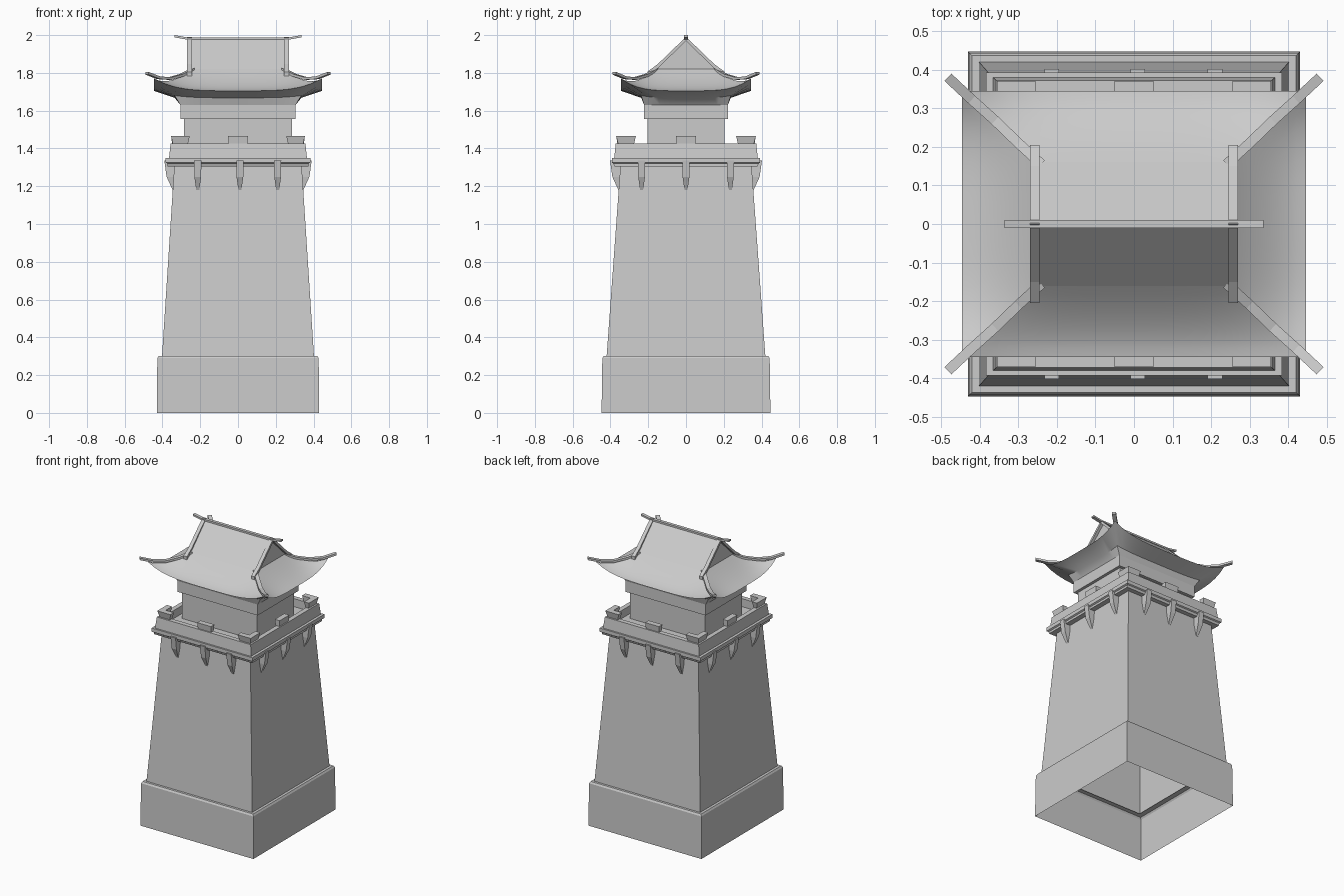
import bpy
import bmesh
from math import radians
from mathutils import Vector

cube = bpy.data.objects.get("Cube")
if cube:
    bpy.data.objects.remove(cube, do_unlink=True)

stone = bpy.data.materials.new("pale_grey")
stone.use_nodes = True
GREY = (0.6, 0.6, 0.6, 1)
stone.diffuse_color = GREY
stone.node_tree.nodes["Principled BSDF"].inputs["Base Color"].default_value = GREY


def finish(bm, name, smooth=False):
    bmesh.ops.recalc_face_normals(bm, faces=bm.faces)
    mesh = bpy.data.meshes.new(name)
    bm.to_mesh(mesh)
    bm.free()
    mesh.materials.append(stone)
    obj = bpy.data.objects.new(name, mesh)
    bpy.context.collection.objects.link(obj)
    if smooth:
        bpy.ops.object.select_all(action='DESELECT')
        obj.select_set(True)
        bpy.context.view_layer.objects.active = obj
        bpy.ops.object.shade_smooth_by_angle(angle=radians(35))
    return obj


def skin(bm, loops, bottom, top):
    """Join successive closed loops of vertices with quads."""
    for a, b in zip(loops, loops[1:]):
        for i in range(len(a)):
            j = (i + 1) % len(a)
            bm.faces.new((a[i], a[j], b[j], b[i]))
    if bottom:
        bm.faces.new(loops[0])
    if top:
        bm.faces.new(loops[-1])


def loft(name, rings, centre=(0, 0), bottom=True, top=True):
    """Stack of rectangles given as half width, half depth, height."""
    bm = bmesh.new()
    cx, cy = centre
    loops = [[bm.verts.new((cx + sx * hx, cy + sy * hy, z))
              for sx, sy in ((-1, -1), (1, -1), (1, 1), (-1, 1))]
             for hx, hy, z in rings]
    skin(bm, loops, bottom, top)
    return finish(bm, name)


def block(name, low, high):
    """Tapered block; each end is x0, x1, y0, y1, z (more ends may be skinned)."""
    bm = bmesh.new()
    loops = [[bm.verts.new(p) for p in
              ((x0, y0, z), (x1, y0, z), (x1, y1, z), (x0, y1, z))]
             for x0, x1, y0, y1, z in (low, high)]
    skin(bm, loops, True, True)
    return finish(bm, name)


def beam(name, points, width, height):
    """Rectangular bar following a path that lies in one vertical plane."""
    bm = bmesh.new()
    pts = [Vector(p) for p in points]
    up = Vector((0, 0, height / 2))
    side = (pts[-1] - pts[0]).cross(up).normalized() * width / 2
    loops = [[bm.verts.new(p + q) for q in
              (side + up, up - side, -side - up, side - up)] for p in pts]
    skin(bm, loops, True, True)
    return finish(bm, name)


# Plinth and battered tower, both open underneath
loft("plinth", [(.43, .447, 0), (.427, .443, .29), (.42, .436, .302),
                (.385, .405, .302)], bottom=False, top=False)
loft("tower_body", [(.402, .42, .302), (.337, .347, 1.31)],
     bottom=False, top=False)

# Ledge and parapet with a sunken walkway
loft("ledge", [(.373, .378, 1.305), (.373, .384, 1.32),
               (.383, .392, 1.325), (.383, .392, 1.35)])
loft("parapet", [(.365, .38, 1.35), (.357, .372, 1.425), (.325, .34, 1.425),
                 (.325, .34, 1.37)], bottom=False)

# Corbels under the ledge
for sign in (-1, 1):
    for along in (-.213, .01, .21):
        for side in ("front_back", "left_right"):
            bm = bmesh.new()
            loops = []
            for half, inner, outer, z in ((.008, .335, .358, 1.18),
                                          (.018, .33, .39, 1.25),
                                          (.019, .32, .402, 1.335)):
                loop = []
                for s, d in ((-1, inner), (1, inner), (1, outer), (-1, outer)):
                    if side == "front_back":
                        loop.append((along + s * half, sign * d, z))
                    else:
                        shift = (along > .1) - (along < -.1)
                        loop.append((sign * (d - .012), shift * .235 + s * half, z))
                loops.append([bm.verts.new(p) for p in loop])
            skin(bm, loops, True, True)
            finish(bm, "corbel_" + side)

# Merlons: an L at each corner, one in the middle of each side
for sx in (-1, 1):
    for sy in (-1, 1):
        block("corner_merlon_x",
              (sx * .265, sx * .345, sy * .335, sy * .36, 1.425),
              (sx * .255, sx * .355, sy * .332, sy * .37, 1.467))
        block("corner_merlon_y",
              (sx * .32, sx * .345, sy * .275, sy * .335, 1.425),
              (sx * .317, sx * .355, sy * .265, sy * .332, 1.467))
    loft("middle_merlon_y", [(.05, .014, 1.425), (.052, .019, 1.467)],
         centre=(0, sx * .35))
    loft("middle_merlon_x", [(.014, .05, 1.425), (.019, .052, 1.467)],
         centre=(sx * .335, 0))

# Watch room
loft("room_walls", [(.285, .203, 1.36), (.285, .203, 1.555)])
loft("room_band", [(.305, .222, 1.555), (.305, .222, 1.632)])

# Skirt roof: concave slopes with upturned corners, then the soffit below
STEPS, DIVS = 8, 16


def skirt_ring(hx, hy, z, rise):
    corners = [(-hx, -hy), (hx, -hy), (hx, hy), (-hx, hy)]
    ring = []
    for k in range(4):
        a, b = Vector(corners[k]), Vector(corners[(k + 1) % 4])
        for i in range(DIVS):
            s = abs(2 * i / DIVS - 1)
            p = a.lerp(b, i / DIVS)
            ring.append((p.x, p.y, z + rise * s ** 4))
    return ring


def make_skirt(name, rings, smooth=True, bottom=False):
    bm = bmesh.new()
    loops = [[bm.verts.new(p) for p in skirt_ring(*r)] for r in rings]
    skin(bm, loops, False, bottom)
    finish(bm, name, smooth)


slopes = []
for i in range(STEPS + 1):
    t = i / STEPS
    slopes.append((.25 + .195 * t, .16 + .185 * t,
                   1.705 + .115 * (1 - t) ** 1.5, .065 * t * t))
make_skirt("skirt_roof", slopes)
make_skirt("soffit", [slopes[-1], (.335, .237, 1.668, .012),
                      (.305, .222, 1.63, 0)])

# Upper gabled roof
bm = bmesh.new()
ends = [[bm.verts.new((x, y, z)) for y, z in
         ((-.16, 1.82), (0, 1.983), (.16, 1.82))] for x in (-.25, .25)]
skin(bm, ends, True, True)
finish(bm, "gable_roof")

# Ridge with raised ends
beam("ridge_beam", [(-.335, 0, 1.994), (-.27, 0, 1.982), (.27, 0, 1.982),
                    (.335, 0, 1.994)], .022, .012)

# Gable edge strips and hip ribs
for sx in (-1, 1):
    for sy in (-1, 1):
        beam("gable_strip", [(sx * .257, 0, 1.98), (sx * .257, sy * .15, 1.835),
                             (sx * .257, sy * .205, 1.795)], .025, .022)
        path = [(.24, .155, 1.818), (.30, .21, 1.787), (.36, .268, 1.77),
                (.42, .322, 1.774), (.482, .38, 1.798)]
        beam("hip_rib", [(sx * x, sy * y, z) for x, y, z in path], .026, .014)
